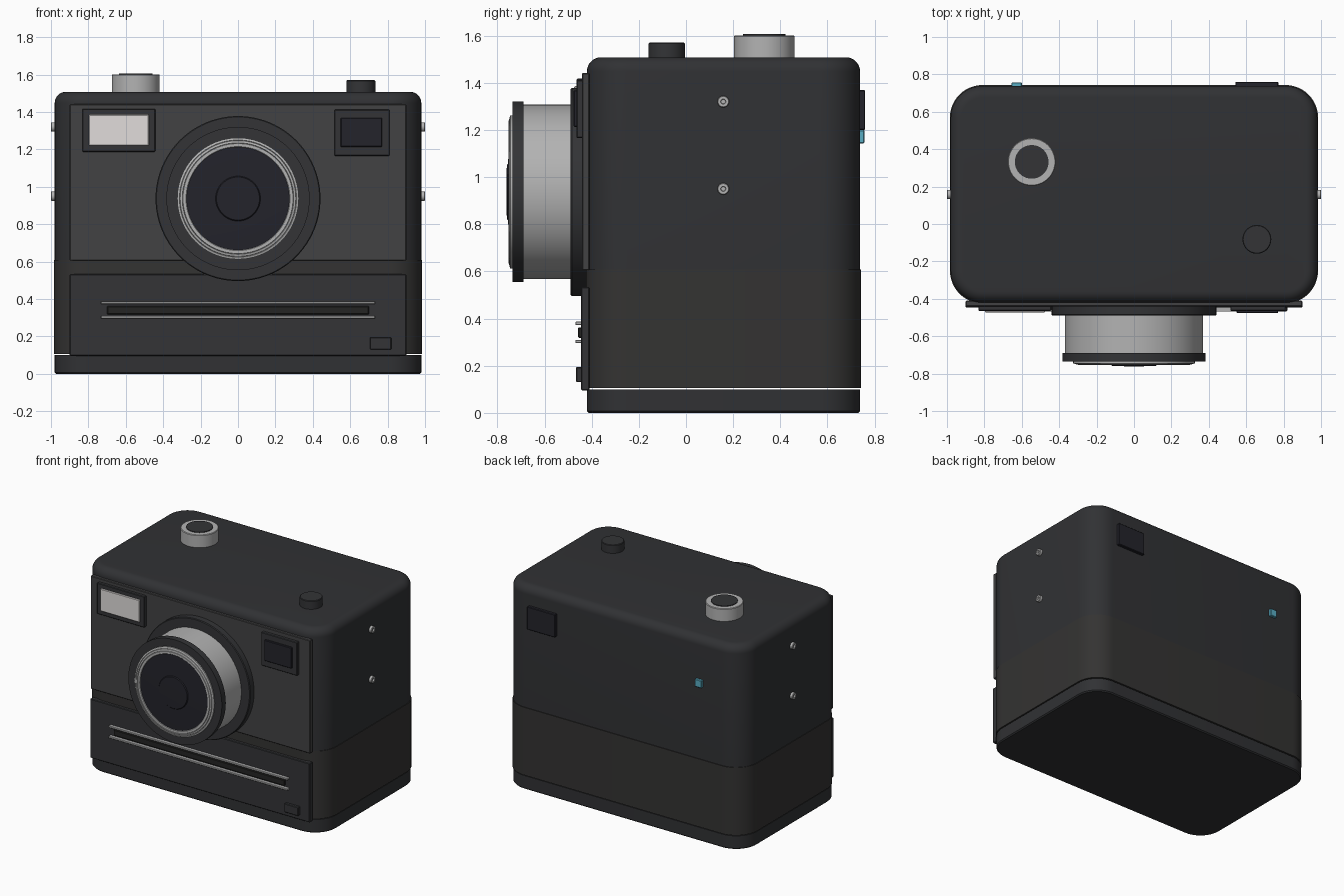
import bpy, bmesh
from math import sin, cos, pi, radians
from mathutils import Matrix, Vector

if "Cube" in bpy.data.objects:
    bpy.data.objects.remove(bpy.data.objects["Cube"])


def mat(name, r, g, b):
    m = bpy.data.materials.new(name)
    m.diffuse_color = (r, g, b, 1)
    m.use_nodes = True
    m.node_tree.nodes["Principled BSDF"].inputs["Base Color"].default_value = m.diffuse_color
    return m


BODY = mat("body_black", 0.030, 0.031, 0.034)
BAND = mat("band_black", 0.034, 0.033, 0.032)
PLATE = mat("plate_charcoal", 0.055, 0.055, 0.057)
TRIM = mat("trim_black", 0.033, 0.034, 0.037)
DARK = mat("dark_glass", 0.017, 0.017, 0.024)
SLOT = mat("slot_black", 0.018, 0.018, 0.017)
SILVER = mat("silver", 0.45, 0.45, 0.45)
WHITE = mat("flash_white", 0.75, 0.72, 0.71)
BLUE = mat("indicator_blue", 0.10, 0.42, 0.55)


def finish(bm, name, material):
    bmesh.ops.recalc_face_normals(bm, faces=bm.faces[:])
    me = bpy.data.meshes.new(name)
    bm.to_mesh(me)
    bm.free()
    ob = bpy.data.objects.new(name, me)
    bpy.context.collection.objects.link(ob)
    me.materials.append(material)
    bpy.ops.object.select_all(action='DESELECT')
    ob.select_set(True)
    bpy.context.view_layer.objects.active = ob
    bpy.ops.object.shade_smooth_by_angle(angle=radians(35))
    return ob


def rounded_block(name, hx, y0, y1, radius, levels, material, n=12):
    """Rounded rectangle lofted through (inset, z) levels."""
    bm = bmesh.new()
    loops = []
    for inset, z in levels:
        loop = []
        for k, (sx, cy) in enumerate([(1, y1 - radius), (-1, y1 - radius),
                                      (-1, y0 + radius), (1, y0 + radius)]):
            for i in range(n + 1):
                a = (k + i / n) * pi / 2
                r = radius - inset
                loop.append(bm.verts.new((sx * (hx - radius) + r * cos(a), cy + r * sin(a), z)))
        loops.append(loop)
    for a, b in zip(loops, loops[1:]):
        for i in range(len(a)):
            j = (i + 1) % len(a)
            bm.faces.new((a[i], a[j], b[j], b[i]))
    bm.faces.new(loops[0])
    bm.faces.new(loops[-1])
    return finish(bm, name, material)


def box(name, x, y, z, material, bevel=0.004):
    """Box from (min, max) pairs."""
    bm = bmesh.new()
    bmesh.ops.create_cube(bm, size=1)
    for v in bm.verts:
        v.co = [(p[0] + p[1]) / 2 + c * (p[1] - p[0]) for c, p in zip(v.co, (x, y, z))]
    bmesh.ops.bevel(bm, geom=bm.edges[:], offset=bevel, segments=1, affect='EDGES')
    return finish(bm, name, material)


def lathe(name, origin, axis, profile, material, seg=64):
    """Turned part: (radius, height) profile along axis."""
    bm = bmesh.new()
    vs = [bm.verts.new((r, 0, h)) for r, h in profile]
    es = [bm.edges.new(p) for p in zip(vs, vs[1:])]
    bmesh.ops.spin(bm, geom=vs + es, cent=(0, 0, 0), axis=(0, 0, 1), angle=2 * pi, steps=seg)
    bmesh.ops.remove_doubles(bm, verts=bm.verts[:], dist=1e-5)
    rot = Vector((0, 0, 1)).rotation_difference(Vector(axis)).to_matrix().to_4x4()
    bm.transform(Matrix.Translation(origin) @ rot)
    return finish(bm, name, material)


# Housing: base, lower band, upper shell with rounded top edge
rounded_block("base", 0.98, -0.42, 0.738, 0.17, [(0.008, 0), (0, 0.008), (0, 0.1)], BODY)
rounded_block("lower_band", 0.984, -0.424, 0.743, 0.174, [(0, 0.106), (0, 0.608)], BAND)
R = 0.06
dome = [(R * (1 - cos(t)), 1.508 - R + R * sin(t)) for t in [i * pi / 16 for i in range(9)]]
rounded_block("upper_shell", 0.98, -0.42, 0.738, 0.17, [(0, 0.6)] + dome, BODY)

# Front panels
box("front_plate", (-0.9, 0.9), (-0.441, -0.41), (0.605, 1.442), PLATE)
box("lower_panel", (-0.9, 0.9), (-0.446, -0.41), (0.096, 0.533), TRIM)

# Flash and viewfinder windows
box("flash_frame", (-0.832, -0.442), (-0.464, -0.43), (1.187, 1.417), TRIM)
box("flash_window", (-0.797, -0.477), (-0.474, -0.45), (1.22, 1.386), WHITE)
box("viewfinder_frame", (0.515, 0.81), (-0.464, -0.43), (1.165, 1.412), TRIM)
box("viewfinder_window", (0.549, 0.771), (-0.477, -0.45), (1.213, 1.368), DARK)

# Film exit slot, rails and front catch
box("film_slot", (-0.7, 0.7), (-0.458, -0.43), (0.318, 0.362), SLOT)
for i, z in enumerate((0.303, 0.38)):
    box(f"slot_rail_{i}", (-0.733, 0.733), (-0.469, -0.44), (z - 0.007, z + 0.007), SILVER, 0.002)
box("front_catch", (0.705, 0.82), (-0.467, -0.44), (0.13, 0.195), TRIM)

# Lens, heights measured forward from y = 0
C, F = (0, 0, 0.937), (0, -1, 0)
lathe("lens_mount", C, F, [(0, 0.42), (0.441, 0.42), (0.441, 0.484), (0.436, 0.489),
                           (0, 0.489)], TRIM, 96)
lathe("lens_barrel", C, F, [(0, 0.48), (0.37, 0.48), (0.37, 0.695), (0, 0.695)], SILVER, 96)
lathe("lens_front_ring", C, F, [(0, 0.69), (0.383, 0.69), (0.383, 0.736), (0, 0.736)], TRIM, 96)
lathe("lens_trim_rings", C, F, [(0.27, 0.73), (0.325, 0.73), (0.325, 0.745), (0.313, 0.749),
                                (0.311, 0.745), (0.309, 0.75), (0.298, 0.753), (0.296, 0.748),
                                (0.294, 0.753), (0.278, 0.753), (0.27, 0.745), (0.27, 0.73)],
      SILVER, 96)
lathe("lens_glass", C, F, [(0, 0.73), (0.277, 0.73), (0.277, 0.75), (0.2, 0.753),
                           (0.12, 0.754), (0.115, 0.76), (0, 0.761)], DARK, 96)

# Top controls
U = (0, 0, 1)
D = (-0.547, 0.332, 0)
lathe("top_dial", D, U, [(0, 1.5), (0.128, 1.5), (0.128, 1.597), (0.124, 1.601),
                         (0, 1.601)], SILVER)
lathe("dial_cap", D, U, [(0, 1.59), (0.09, 1.59), (0.09, 1.606), (0, 1.606)], TRIM)
lathe("shutter_button", (0.657, -0.082, 0), U,
      [(0, 1.5), (0.077, 1.5), (0.077, 1.566), (0.073, 1.57), (0, 1.57)], TRIM)

# Back eyepiece and indicator
box("eyepiece", (0.542, 0.772), (0.72, 0.76), (1.2, 1.37), DARK)
box("indicator", (-0.655, -0.6), (0.72, 0.757), (1.143, 1.2), BLUE)

# Strap lugs on both sides
for s, side in ((-1, "left"), (1, "right")):
    for i, z in enumerate((0.95, 1.32)):
        lathe(f"strap_lug_{side}_{i}", (0, 0.158, z), (s, 0, 0),
              [(0, 0.97), (0.025, 0.97), (0.025, 0.997), (0.022, 1.0), (0.011, 1.0),
               (0.009, 0.99), (0, 0.99)], SILVER, 24)
